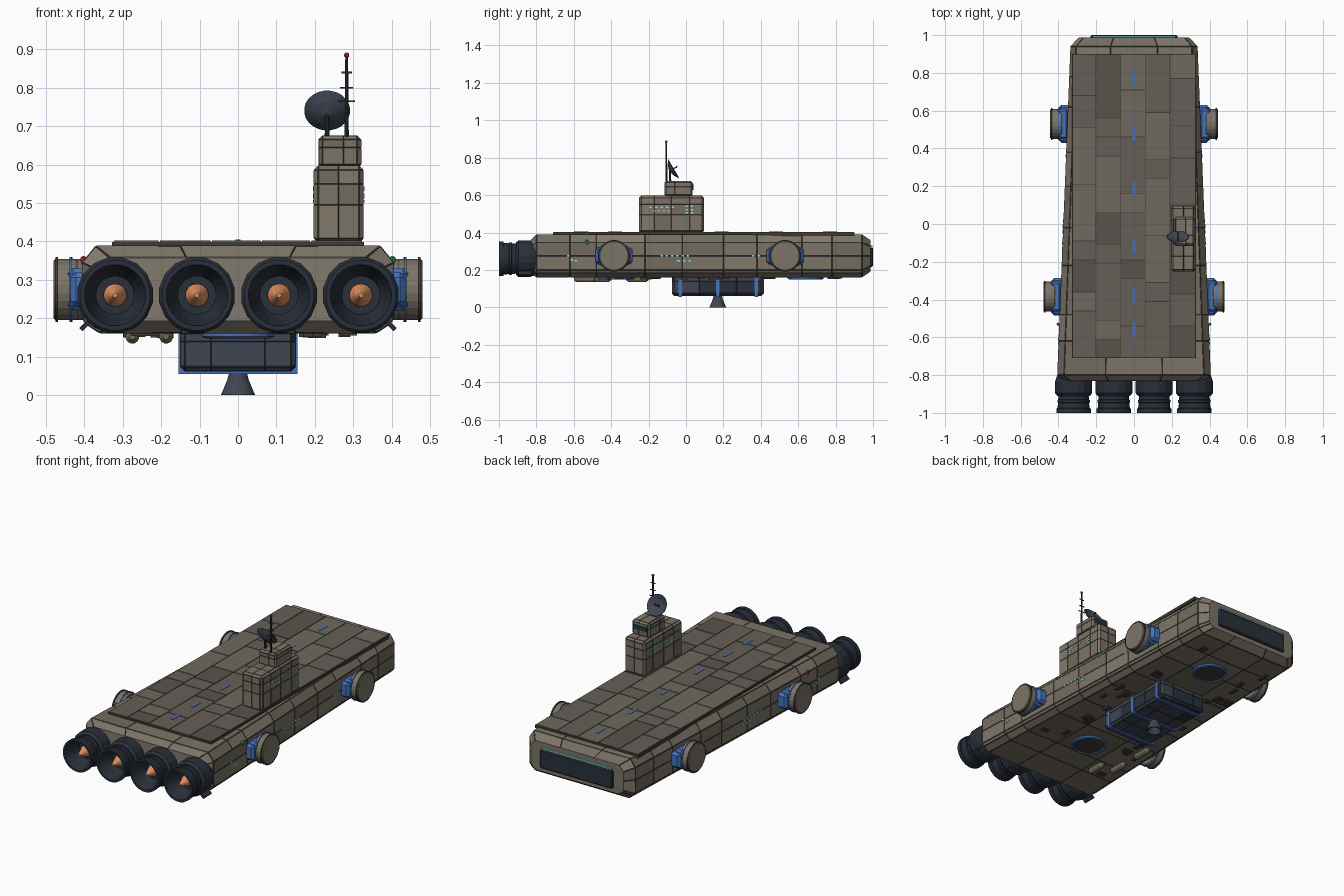
import bpy, bmesh, math, random
from mathutils import Matrix, Vector

if "Cube" in bpy.data.objects:
    bpy.data.objects.remove(bpy.data.objects["Cube"])

rng = random.Random(4)

def mat(name, r, g, b):
    m = bpy.data.materials.new(name)
    m.diffuse_color = (r, g, b, 1)
    m.use_nodes = True
    m.node_tree.nodes["Principled BSDF"].inputs["Base Color"].default_value = m.diffuse_color
    return m

HULL = [mat("hull_%d" % i, .20 * k, .175 * k, .135 * k) for i, k in enumerate((1, .85, 1.12))]
DECK = [mat("deck_%d" % i, .13 * k, .118 * k, .095 * k) for i, k in enumerate((1, .75, 1.2))]
SEAM = mat("seam", .05, .045, .035)
NAVY = mat("navy", .022, .028, .042)
SLATE = mat("slate", .05, .06, .085)
BLUE = mat("blue", .06, .17, .5)
ORANGE = mat("orange", .75, .28, .12)
CYAN = mat("cyan", .25, .8, .8)
RED = mat("red", .7, .03, .04)
GREEN = mat("green", .03, .5, .12)

def finish(name, bm, mats):
    bmesh.ops.recalc_face_normals(bm, faces=bm.faces[:])
    me = bpy.data.meshes.new(name)
    bm.to_mesh(me)
    bm.free()
    for m in mats:
        me.materials.append(m)
    ob = bpy.data.objects.new(name, me)
    bpy.context.collection.objects.link(ob)
    return ob

def add_box(bm, c, s, bevel=0, rot=None):
    m = Matrix.Translation(c) @ (rot or Matrix()) @ Matrix.Diagonal((*s, 1))
    vs = bmesh.ops.create_cube(bm, size=1, matrix=m)["verts"]
    if bevel:
        es = list({e for v in vs for e in v.link_edges})
        bmesh.ops.bevel(bm, geom=es, offset=bevel, segments=1, affect='EDGES')

def boxes(name, items, m, bevel=0):
    bm = bmesh.new()
    for c, s in items:
        add_box(bm, c, s, bevel)
    return finish(name, bm, [m])

def panelize(bm, gap=.003, depth=.0015):
    """Raise each face as a plate with a dark seam around it."""
    bmesh.ops.recalc_face_normals(bm, faces=bm.faces[:])
    plates = bm.faces[:]
    rim = bmesh.ops.inset_individual(bm, faces=plates, thickness=gap, depth=depth)["faces"]
    for f in rim:
        f.material_index = 3
    for f in plates:
        f.material_index = rng.choice((0, 0, 1, 2))

def panel_box(name, c, s, bevel, cuts, mats):
    bm = bmesh.new()
    add_box(bm, c, s, bevel)
    for axis, pos in cuts:
        n = Vector((0, 0, 0)); n[axis] = 1
        bmesh.ops.bisect_plane(bm, geom=bm.verts[:] + bm.edges[:] + bm.faces[:],
                               plane_co=n * pos, plane_no=n)
    panelize(bm, .002, .001)
    return finish(name, bm, mats)

def lathe(name, profile, m, loc, axis='Z', n=24, smooth=False):
    """Revolve (radius, height) points about an axis through loc."""
    bm = bmesh.new()
    rings = [[bm.verts.new((r * math.cos(2 * math.pi * (i + .5) / n),
                            r * math.sin(2 * math.pi * (i + .5) / n), h)) for i in range(n)]
             for r, h in profile]
    for a, b in zip(rings, rings[1:]):
        for i in range(n):
            bm.faces.new((a[i], a[(i + 1) % n], b[(i + 1) % n], b[i]))
    bm.faces.new(rings[0][::-1])
    bm.faces.new(rings[-1])
    R = {'Z': Matrix(), 'X': Matrix.Rotation(math.pi / 2, 4, 'Y'),
         '-Y': Matrix.Rotation(math.pi / 2, 4, 'X')}[axis] if isinstance(axis, str) else axis
    bmesh.ops.transform(bm, matrix=Matrix.Translation(loc) @ R, verts=bm.verts[:])
    return finish(name, bm, [m])

def half_width(y):
    return .405 - (y + .80) * .07 / 1.74

# Hull: tapered, chamfered loft with plated faces
half = [(.36, .162), (.395, .185), (.405, .2), (.405, .275), (.405, .345), (.37, .388)]
half = [(.15, .162)] + half + [(.15, .388)]
section = half + [(-x, z) for x, z in reversed(half)]
stations = [(-.83, 1)] + [(y, 0) for y in (-.80, -.62, -.48, -.22, -.02, .2, .38, .62, .78, .94)] + [(.985, 1)]
bm = bmesh.new()
rings = []
for y, end in stations:
    w = (half_width(y) - .04 * end) / .405
    k = .74 if end else 1
    rings.append([bm.verts.new((x * w, y, .274 + (z - .274) * k)) for x, z in section])
for a, b in zip(rings, rings[1:]):
    for i in range(len(section)):
        j = (i + 1) % len(section)
        bm.faces.new((a[i], a[j], b[j], b[i]))
bm.faces.new(rings[0])
bm.faces.new(rings[-1])
panelize(bm)
finish("hull", bm, HULL + [SEAM])

# Deck slab with irregular plates and a dashed centre line
boxes("deck_slab", [((0, .095, .390), (.655, 1.61, .018))], SEAM)
bm = bmesh.new()
cols = [-.325, -.205, -.07, .06, .19, .325]
for x0, x1 in zip(cols, cols[1:]):
    y = -.71
    while y < .899:
        y1 = y + rng.choice((.1, .17, .25, .3))
        if y1 > .82:
            y1 = .90
        before = len(bm.faces)
        add_box(bm, ((x0 + x1) / 2, (y + y1) / 2, .399), (x1 - x0 - .004, y1 - y - .004, .007))
        bm.faces.ensure_lookup_table()
        k = rng.choice((0, 0, 1, 2))
        for f in bm.faces[before:]:
            f.material_index = k
        y = y1
finish("deck_plates", bm, DECK)
boxes("deck_dashes", [((0, y, .403), (.014, .075, .003)) for y in (.77, .48, .19, -.12, -.38, -.56)], BLUE)

# Nose window
boxes("nose_window", [((0, .988, .268), (.46, .024, .105))], NAVY, .006)
boxes("nose_light_strip", [((0, .988, .327), (.44, .016, .007))], CYAN)

# Main engines: collar, hollow nozzle, glowing core
for x in (-.32, -.107, .107, .32):
    lathe("engine_collar", [(.085, .79), (.1, .835), (.1, .895), (.088, .91)], NAVY, (x, 0, .26), '-Y', 16)
    lathe("engine_nozzle", [(.08, .89), (.082, .93), (.087, .932), (.087, .945), (.083, .947), (.086, .975),
                            (.092, .977), (.092, 1), (.08, 1), (.062, .94), (.05, .912)], NAVY, (x, 0, .26), '-Y')
    lathe("engine_core", [(.03, .905), (.03, .925), (.006, .985)], ORANGE, (x, 0, .26), '-Y')
bm = bmesh.new()
for s in (-1, 1):
    add_box(bm, (s * .395, -.86, .185), (.04, .07, .012), 0, Matrix.Rotation(s * math.pi / 4, 4, 'Y'))
finish("engine_lugs", bm, [NAVY])

# Four side thruster pods
for s in (-1, 1):
    for y in (.53, -.385):
        w = half_width(y)
        boxes("pod_mount", [((s * (w + .005), y, .275), (.085, .2, .09))], BLUE, .014)
        boxes("pod_bracket", [((s * (w + .025), y, .275), (.06, .165, .11))], BLUE, .014)
        lathe("pod_drum", [(.076, .03), (.08, .036), (.08, .088), (.076, .092)] if s > 0 else
              [(.076, -.03), (.08, -.036), (.08, -.088), (.076, -.092)], HULL[0], (s * w, y, .275), 'X')
        lathe("pod_inner_rim", [(.085, s * .045), (.085, s * .051)], BLUE, (s * w, y, .275), 'X')
        lathe("pod_outer_rim", [(.085, s * .08), (.085, s * .087)], SEAM, (s * w, y, .275), 'X')

# Command tower on the right edge
panel_box("tower", (.262, -.078, .497), (.128, .345, .2), .011,
          [(1, -.17), (1, -.08), (1, .02), (2, .495), (2, .55), (0, .262)], HULL + [SEAM])
panel_box("bridge", (.265, -.04, .633), (.11, .15, .085), .01, [(1, -.06), (2, .645), (0, .275)], HULL + [SEAM])
boxes("bridge_window", [((.265, .034, .642), (.085, .01, .028))], NAVY)
boxes("bridge_light", [((.265, .036, .66), (.085, .008, .005))], CYAN)

# Mast with cross bars and a tilted dish
lathe("mast", [(.006, .67), (.004, .88)], NAVY, (.283, -.105, 0), 'Z', 8)
boxes("mast_bars", [((.283, -.105, z), (l, .004, .004)) for z, l in ((.84, .028), (.80, .034), (.765, .044))], NAVY)
lathe("mast_lamp", [(.002, .878), (.007, .882), (.007, .888), (.002, .892)], RED, (.283, -.105, 0), 'Z', 10)
lathe("dish_post", [(.007, .67), (.005, .735)], NAVY, (.232, -.085, 0), 'Z', 8)
tilt = Matrix.Rotation(-math.radians(60), 4, 'X')
lathe("dish", [(.008, -.006), (.035, .003), (.06, .018), (.058, .02), (.034, .006), (.006, -.002)],
      SLATE, (.232, -.083, .732), tilt, 24)
lathe("dish_feed", [(.003, 0), (.003, .035), (.006, .036), (.006, .042)], NAVY, (.232, -.083, .732), tilt, 8)

# Belly module with blue ribs and a lower thruster
panel_box("belly_module", (0, .17, .117), (.3, .49, .11), .012,
          [(1, .07), (1, .27), (0, -.07), (0, .07), (2, .14)], [SLATE, NAVY, SLATE, NAVY])
boxes("belly_ribs", [((0, y, .115), (.31, .018, .12)) for y in (-.03, .17, .375)], BLUE)
lathe("belly_thruster", [(.022, .065), (.028, .04), (.045, 0), (.038, 0), (.018, .04)], SLATE, (0, .17, 0))

# Belly hatches, tanks and small fittings
for y in (-.38, .64):
    lathe("hatch_ring", [(.095, .165), (.095, .152), (.085, .148), (.08, .156)], BLUE, (0, y, 0), 'Z', 24)
    lathe("hatch_lid", [(.08, .165), (.08, .152), (.05, .149)], SEAM, (0, y, 0), 'Z', 24)
for x, y in ((-.275, .46), (-.187, .54), (-.275, .26)):
    lathe("belly_tank", [(.008, y - .06), (.018, y - .045), (.018, y + .045), (.008, y + .06)],
          HULL[1], (x, 0, .152), '-Y', 12)
items = []
for i in range(26):
    x, y = rng.choice((-1, 1)) * rng.uniform(.17, .29), rng.uniform(-.65, .82)
    items.append(((x, y, .160), (rng.uniform(.02, .05), rng.uniform(.025, .07), rng.uniform(.01, .022))))
boxes("belly_fittings", items, SEAM)

# Lit windows on hull sides and tower, plus navigation lamps
hull_rows = [(-.63, .275), (-.61, .255), (-.59, .25)] + [(-.13 + .028 * i, .275) for i in range(6)] \
    + [(-.04 + .03 * i, .25) for i in range(3)] + [(.36 + .028 * i, .275) for i in range(2)]
items = [((s * (half_width(y) + .001), y, z), (.006, .014, .008)) for s in (-1, 1) for y, z in hull_rows]
tower_rows = [(-.19 + .03 * i, .535) for i in range(5)] + [(-.17 + .025 * i, .515) for i in range(4)] \
    + [(y, z) for y in (.005, .03) for z in (.505, .522, .54)]
items += [((.262 + s * .0645, y, z), (.005, .013, .007)) for s in (-1, 1) for y, z in tower_rows]
boxes("windows", items, CYAN)
for s, m in ((-1, RED), (1, GREEN)):
    lathe("nav_lamp", [(.003, .335), (.008, .348), (.008, .358), (.003, .362)], m, (s * .402, -.53, 0), 'Z', 10)
